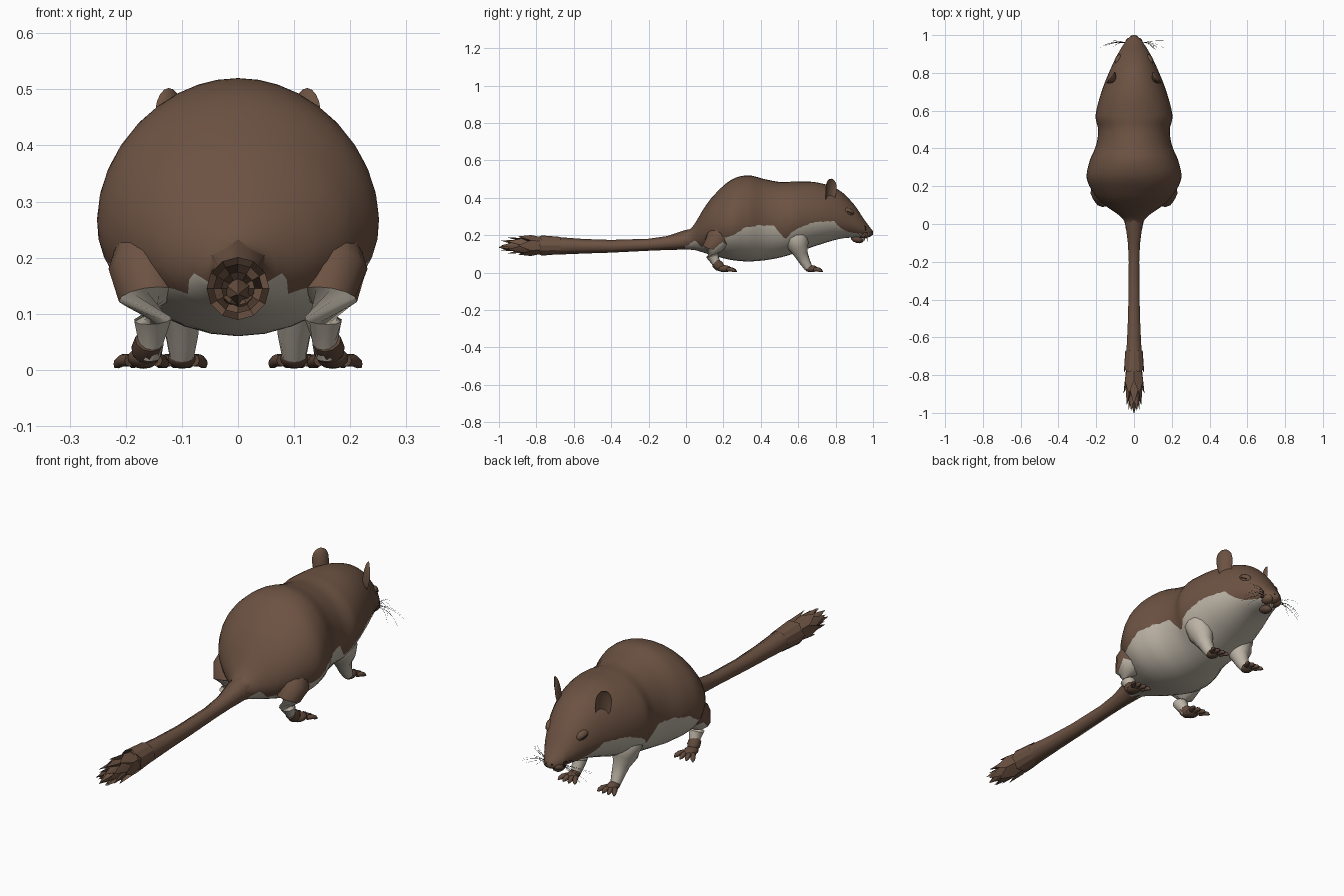
import bpy, bmesh, math, random
from mathutils import Vector, Matrix

if "Cube" in bpy.data.objects:
    bpy.data.objects.remove(bpy.data.objects["Cube"])
random.seed(4)


def material(name, rgb):
    m = bpy.data.materials.new(name)
    m.diffuse_color = (*rgb, 1)
    m.use_nodes = True
    m.node_tree.nodes["Principled BSDF"].inputs["Base Color"].default_value = m.diffuse_color
    return m


BROWN = material("brown_fur", (0.150, 0.085, 0.055))
CREAM = material("cream_fur", (0.50, 0.45, 0.375))
PAW = material("dark_brown_skin", (0.115, 0.066, 0.044))
DARK = material("whisker_dark", (0.02, 0.015, 0.012))


def finish(name, bm, mats, angle=40, rule=None):
    bmesh.ops.recalc_face_normals(bm, faces=bm.faces)
    for f in bm.faces:
        f.smooth = True
        if rule:
            f.material_index = rule(f.calc_center_median())
    me = bpy.data.meshes.new(name)
    bm.to_mesh(me)
    bm.free()
    for m in mats:
        me.materials.append(m)
    me.set_sharp_from_angle(angle=math.radians(angle))
    ob = bpy.data.objects.new(name, me)
    bpy.context.collection.objects.link(ob)
    return ob


def bridge(bm, rings, caps=True):
    rings = [[bm.verts.new(p) for p in r] for r in rings]
    n = len(rings[0])
    faces = []
    for a, b in zip(rings, rings[1:]):
        faces.append([bm.faces.new((a[i], a[(i + 1) % n], b[(i + 1) % n], b[i])) for i in range(n)])
    if caps:
        bm.faces.new(rings[0])
        bm.faces.new(rings[-1])
    return faces


def tube(bm, path, sides):
    """Path of (x, y, z, radius)."""
    pts = [Vector(p[:3]) for p in path]
    rings = []
    for i, p in enumerate(pts):
        d = pts[min(i + 1, len(pts) - 1)] - pts[max(i - 1, 0)]
        q = d.to_track_quat('Z', 'Y')
        rings.append([p + q @ Vector((math.cos(a), math.sin(a), 0)) * path[i][3]
                      for a in (math.pi / 2 + k * math.tau / sides for k in range(sides))])
    bridge(bm, rings)


def ball(bm, loc, size, rot=None, seg=14):
    m = Matrix.Translation(loc) @ (rot or Matrix()) @ Matrix.Diagonal((*size, 1))
    bmesh.ops.create_uvsphere(bm, u_segments=seg, v_segments=seg // 2 + 1, radius=1, matrix=m)


def linear(table, y):
    for (a, va), (b, vb) in zip(table, table[1:]):
        if y <= b:
            return va + (vb - va) * max(0, (y - a) / (b - a))
    return table[-1][1]


# Body sections: y, half width, top, widest height, bottom
SECT = [(-.03, .042, .205, .17, .13), (.03, .062, .24, .18, .125), (.1, .155, .35, .225, .105),
        (.15, .205, .415, .245, .09), (.24, .25, .495, .26, .068), (.33, .236, .52, .27, .06),
        (.42, .2, .5, .275, .066), (.5, .19, .485, .28, .08), (.57, .204, .486, .285, .1),
        (.7, .172, .482, .29, .145), (.82, .125, .44, .285, .18), (.9, .086, .362, .26, .188),
        (.95, .056, .288, .235, .187), (.98, .034, .247, .217, .19), (1.0, .008, .222, .212, .203)]
# Height of the edge between brown back and cream belly
EDGE = [(-.03, .10), (0, .15), (.05, .17), (.08, .135), (.19, .185), (.26, .2), (.31, .24), (.38, .252),
        (.47, .25), (.53, .178), (.58, .23), (.69, .272), (.79, .275), (.85, .222), (.94, .208), (.97, .17), (1, .15)]


def section(y):
    """Smooth interpolation of the body sections."""
    n = len(SECT)
    i = next((k for k in range(n - 1) if y <= SECT[k + 1][0]), n - 2)

    def slope(k, c):
        a, b = SECT[max(k - 1, 0)], SECT[min(k + 1, n - 1)]
        return (b[c] - a[c]) / (b[0] - a[0])
    a, b = SECT[i], SECT[i + 1]
    h = b[0] - a[0]
    t = min(1, max(0, (y - a[0]) / h))
    return [(2*t**3 - 3*t*t + 1) * a[c] + (t**3 - 2*t*t + t) * h * slope(i, c)
            + (3*t*t - 2*t**3) * b[c] + (t**3 - t*t) * h * slope(i + 1, c) for c in range(1, 5)]


# Body and head: one loft whose mesh follows the colour edge
UP, LOW = 11, 7
ys = [-.03 + 1.03 * i / 80 for i in range(81)]
rings, has_cream = [], []
for y in ys:
    w, top, mid, bot = section(y)
    e = linear(EDGE, y) + random.uniform(-.004, .004)
    has_cream.append(e > bot + .002)
    c = (e - mid) / ((top - mid) if e > mid else (mid - bot))
    tb = min(math.acos(max(-1, min(1, c))), .95 * math.pi)
    ts = [tb * k / UP for k in range(UP)] + [tb + (math.pi - tb) * k / LOW for k in range(LOW + 1)]
    side = [(w * math.sin(t), y, mid + math.cos(t) * ((top - mid) if t < math.pi / 2 else (mid - bot))) for t in ts]
    rings.append(side + [(-x, yy, z) for x, yy, z in side[-2:0:-1]])
bm = bmesh.new()
strips = bridge(bm, rings)
total = len(rings[0])
for j, strip in enumerate(strips):
    for i, f in enumerate(strip):
        if UP <= i < total - UP and has_cream[j] and has_cream[j + 1]:
            f.material_index = 1
finish("body", bm, [BROWN, CREAM], 60)

# Tail: six-sided tube
bm = bmesh.new()
tube(bm, [(0, .06, .18, .06), (0, 0, .175, .052), (0, -.1, .158, .037), (0, -.2, .149, .032),
          (0, -.4, .141, .034), (0, -.55, .141, .039), (0, -.67, .143, .046), (0, -.78, .145, .05)], 6)
finish("tail", bm, [BROWN], 65)

# Tail tuft: ragged sleeves of fur tapering to a point
bm = bmesh.new()
for y0, y1, r0, r1, ragged, turn in ((-.67, -.775, .046, .054, .01, 0), (-.75, -.85, .04, .056, .05, 0),
                                     (-.80, -.90, .036, .044, .06, .5), (-.85, -.95, .028, .03, .04, 0)):
    def ring(y, r, jag):
        return [(r * math.sin(a), y - (jag if k % 2 else -jag * .4), .145 + r * math.cos(a))
                for k, a in enumerate((k + turn * 2) * math.tau / 12 for k in range(12))]
    bridge(bm, [ring(y0, r0, 0), ring(y1, r1, ragged), ring(y1 + .02, r1 * .55, 0)], False)
tube(bm, [(0, -.76, .145, .045), (0, -.85, .142, .038), (0, -.94, .138, .022), (0, -1, .135, .002)], 6)
finish("tail_tuft", bm, [BROWN], 25)


def paw(bm, x, y, w, length, out):
    """Flat foot with four pointed toes."""
    ball(bm, (x, y, .021), (w * .75, length * .42, .019))
    for k in range(4):
        a = (k - 1.5) * .32 + out
        base = Vector((x + (k - 1.5) * w * .42, y + length * .2, .017))
        d = Vector((math.sin(a), math.cos(a), 0)) * length * .42
        tip = base + d
        mid = base + d * .6
        tube(bm, [(*base, .011), (mid.x, mid.y, .017, .011), (tip.x, tip.y, .011, .009),
                  (tip.x + d.x * .25, tip.y + d.y * .25, .005, .002)], 8)


for s, label in ((1, "right"), (-1, "left")):
    # Hind leg and foot
    bm = bmesh.new()
    tube(bm, [(s*.165, .2, .23, .05), (s*.165, .17, .18, .066), (s*.16, .14, .13, .053), (s*.152, .14, .09, .034),
              (s*.155, .16, .055, .024), (s*.16, .175, .025, .021)], 12)
    finish("hind_leg_" + label, bm, [BROWN, CREAM], 60,
           lambda c: 0 if c.z > .145 and abs(c.x) > .11 else 1)
    bm = bmesh.new()
    tube(bm, [(s*.158, .158, .052, .026), (s*.163, .178, .034, .028), (s*.167, .2, .02, .016)], 10)
    paw(bm, s*.169, .205, .038, .092, s*.1)
    finish("hind_foot_" + label, bm, [PAW], 50)
    # Front leg and paw
    bm = bmesh.new()
    tube(bm, [(s*.11, .58, .24, .05), (s*.115, .59, .19, .066), (s*.11, .6, .14, .056), (s*.103, .615, .1, .038),
              (s*.1, .635, .06, .029), (s*.1, .655, .025, .022)], 12)
    finish("front_leg_" + label, bm, [CREAM], 60)
    bm = bmesh.new()
    paw(bm, s*.1, .67, .034, .085, 0)
    finish("front_paw_" + label, bm, [PAW], 50)

    # Ear: flattened ball with its outer side pushed in to a cup
    bm = bmesh.new()
    ball(bm, (0, 0, 0), (.017, .042, .068), seg=20)
    for v in bm.verts:
        if v.co.x > 0:
            v.co.x *= -.45
        v.co.x += .010 * (v.co.y / .042) ** 2
        v.co.y *= .85 + 3 * max(0, v.co.z)
    m = Matrix.Translation((.116, .77, .435)) @ Matrix.Rotation(math.radians(38), 4, 'Z') @ Matrix.Rotation(math.radians(8), 4, 'Y')
    bm.transform(Matrix.Diagonal((s, 1, 1, 1)) @ m)
    finish("ear_" + label, bm, [BROWN], 60)

    # Closed eye: lid bulge with a dark slit
    bm = bmesh.new()
    tilt = Matrix.Rotation(s * math.radians(25), 4, 'Z') @ Matrix.Rotation(math.radians(-25), 4, 'X')
    ball(bm, (s*.083, .872, .325), (.016, .03, .02), tilt)
    finish("eyelid_" + label, bm, [BROWN])
    bm = bmesh.new()
    ball(bm, (s*.0955, .876, .321), (.004, .019, .0025), tilt, 10)
    finish("eye_slit_" + label, bm, [DARK])

    # Cheek pad and nostril
    bm = bmesh.new()
    ball(bm, (s*.022, .955, .205), (.026, .032, .022))
    finish("muzzle_pad_" + label, bm, [BROWN])
    bm = bmesh.new()
    ball(bm, (s*.013, .993, .217), (.005, .005, .004), seg=8)
    finish("nostril_" + label, bm, [DARK])

    # Whiskers
    cu = bpy.data.curves.new("whiskers_" + label, 'CURVE')
    cu.dimensions = '3D'
    cu.bevel_depth = .0009
    cu.bevel_resolution = 0
    for k in range(10):
        up, back = random.uniform(-.06, .05), random.uniform(-.035, .015)
        reach = random.uniform(.1, .18)
        sp = cu.splines.new('POLY')
        sp.points.add(5)
        for i, p in enumerate(sp.points):
            t = i / 5
            p.co = (s * (.03 + (reach - .03) * t), .955 + .01 * math.sin(3 * t) + back * t * t,
                    .208 + up * t + .012 * math.sin(math.pi * t), 1)
            p.radius = 1 - .7 * t
    cu.materials.append(DARK)
    bpy.context.collection.objects.link(bpy.data.objects.new("whiskers_" + label, cu))

# Lower jaw and front teeth
bm = bmesh.new()
ball(bm, (0, .915, .178), (.024, .035, .019), Matrix.Rotation(math.radians(-15), 4, 'X'))
finish("lower_jaw", bm, [PAW])
bm = bmesh.new()
for s in (1, -1):
    tube(bm, [(s*.005, .955, .195, .005), (s*.005, .953, .172, .004)], 6)
finish("front_teeth", bm, [CREAM])
